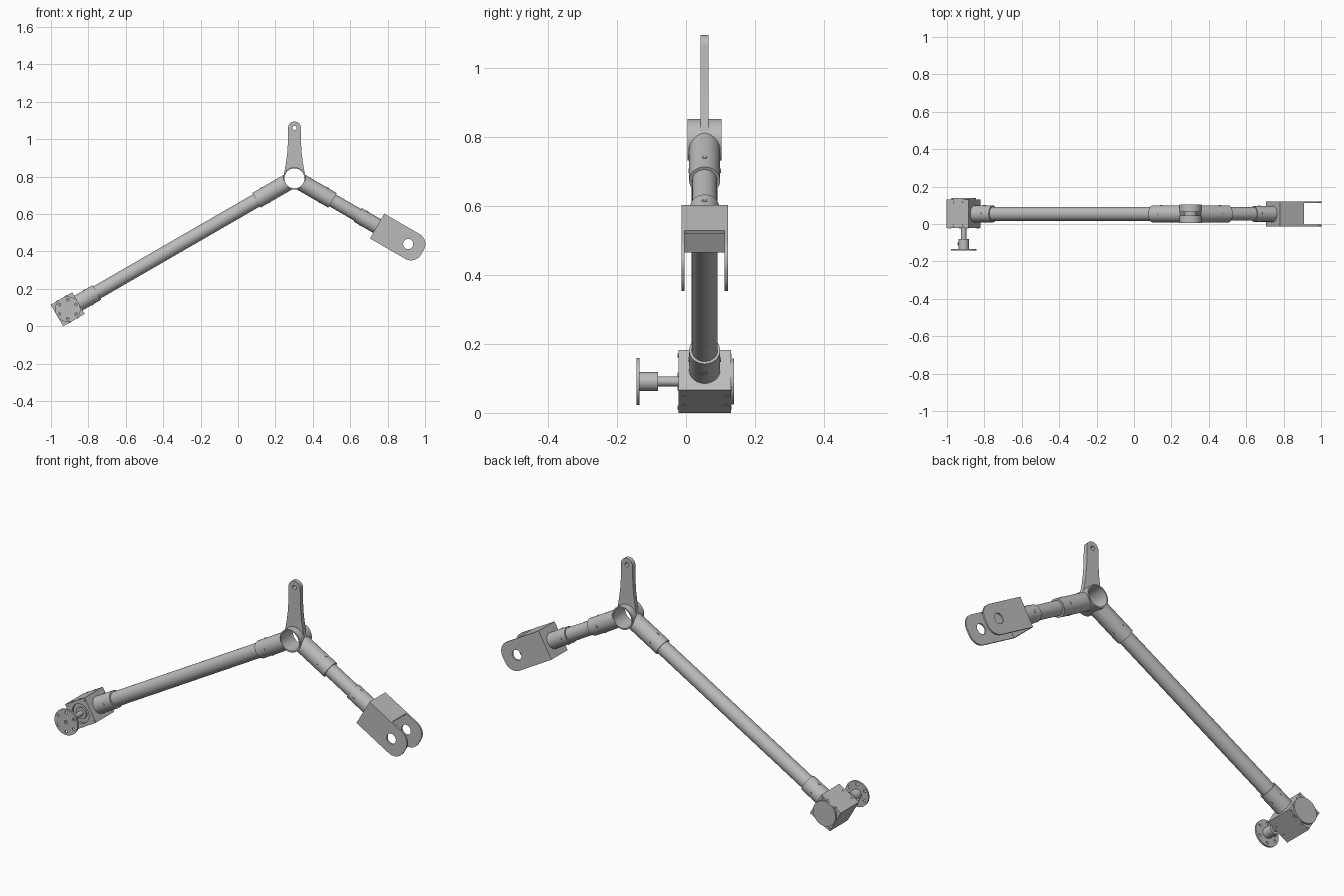
import bpy, bmesh, math
from mathutils import Matrix, Vector

old = bpy.data.objects.get("Cube")
if old:
    bpy.data.objects.remove(old, do_unlink=True)

steel = bpy.data.materials.new("grey steel")
steel.use_nodes = True
COLOUR = (0.5, 0.5, 0.5, 1)
steel.diffuse_color = COLOUR
steel.node_tree.nodes["Principled BSDF"].inputs["Base Color"].default_value = COLOUR

# Frames: each arm runs along its own local x, 30 degrees below level
HUB = Matrix.Translation((0.302, 0.054, 0.791))
RIGHT = HUB @ Matrix.Rotation(math.radians(30), 4, "Y")
LEFT = HUB @ Matrix.Rotation(math.pi, 4, "Z") @ Matrix.Rotation(math.radians(30), 4, "Y")
BLOCK = LEFT @ Matrix.Translation((1.4, 0, 0))


def finish(bm, name, frame):
    bmesh.ops.recalc_face_normals(bm, faces=bm.faces)
    mesh = bpy.data.meshes.new(name)
    bm.to_mesh(mesh)
    bm.free()
    mesh.transform(frame)
    mesh.materials.append(steel)
    obj = bpy.data.objects.new(name, mesh)
    bpy.context.collection.objects.link(obj)
    return obj


def rod(name, frame, start, end, radius, sides=40):
    """Cylinder between two local points."""
    a, b = Vector(start), Vector(end)
    turn = (b - a).to_track_quat("Z", "Y").to_matrix().to_4x4()
    bm = bmesh.new()
    bmesh.ops.create_cone(bm, cap_ends=True, segments=sides, radius1=radius, radius2=radius,
                          depth=(b - a).length, matrix=Matrix.Translation((a + b) / 2) @ turn)
    return finish(bm, name, frame)


def box(name, frame, low, high):
    low, high = Vector(low), Vector(high)
    bm = bmesh.new()
    bmesh.ops.create_cube(bm, size=1, matrix=Matrix.Translation((low + high) / 2)
                          @ Matrix.Diagonal((*(high - low), 1)))
    return finish(bm, name, frame)


def plate(name, frame, outline, y0, y1):
    """Flat plate: an x-z outline given thickness along y."""
    bm = bmesh.new()
    face = bm.faces.new([bm.verts.new((x, y0, z)) for x, z in outline])
    out = bmesh.ops.extrude_face_region(bm, geom=[face])["geom"]
    bmesh.ops.translate(bm, vec=(0, y1 - y0, 0),
                        verts=[v for v in out if isinstance(v, bmesh.types.BMVert)])
    return finish(bm, name, frame)


def arc(cx, cz, radius, start, end, steps=10):
    angles = [math.radians(start + (end - start) * i / steps) for i in range(steps + 1)]
    return [(cx + radius * math.cos(t), cz + radius * math.sin(t)) for t in angles]


def cut(obj, cutters):
    for cutter in cutters:
        mod = obj.modifiers.new("cut", "BOOLEAN")
        mod.operation, mod.solver, mod.object = "DIFFERENCE", "EXACT", cutter
    graph = bpy.context.evaluated_depsgraph_get()
    graph.update()
    mesh = bpy.data.meshes.new_from_object(obj.evaluated_get(graph))
    obj.modifiers.clear()
    obj.data = mesh


def drop(cutters):
    for cutter in cutters:
        bpy.data.objects.remove(cutter, do_unlink=True)


def bolts_round(name, frame, x, radius):
    """Four small screw heads around a sleeve."""
    for i in range(4):
        d = Vector((0, math.cos(i * math.pi / 2), math.sin(i * math.pi / 2)))
        p = Vector((x, 0, 0))
        rod(f"{name}_{i + 1}", frame, p + d * (radius - 0.01), p + d * (radius + 0.002), 0.007, 12)


# Central hub ring with two arm sleeves and an upright lug
bore = rod("bore_cutter", HUB, (0, -0.2, 0), (0, 0.2, 0), 0.053, 64)
hub = rod("hub_ring", HUB, (0, -0.049, 0), (0, 0.049, 0), 0.06, 64)
hub_parts = [hub]
for side, frame in (("left", RIGHT), ("right", LEFT)):
    hub_parts.append(rod(f"{side}_hub_sleeve", frame, (0.02, 0, 0), (0.235, 0, 0), 0.045))
    bolts_round(f"{side}_hub_sleeve_screw", frame, 0.18, 0.045)

flare = [(0.056, 0.02), (0.051, 0.05), (0.045, 0.085), (0.039, 0.13), (0.035, 0.19)]
outline = flare + arc(0, 0.27, 0.034, 0, 180, 20) + [(-x, z) for x, z in reversed(flare)]
lug = plate("upright_lug", HUB, outline, -0.0115, 0.0115)
lug_hole = rod("lug_hole_cutter", HUB, (0, -0.1, 0.27), (0, 0.1, 0.27), 0.011, 24)
cut(lug, [lug_hole, bore])
for part in hub_parts:
    cut(part, [bore])
drop([lug_hole, bore])

# Long arm with its lower sleeve
rod("long_tube", LEFT, (0.2, 0, 0), (1.26, 0, 0), 0.0375)
rod("lower_sleeve", LEFT, (1.22, 0, 0), (1.35, 0, 0), 0.045)
bolts_round("lower_sleeve_screw", LEFT, 1.272, 0.045)

# Gear block: local +y faces the front
A, W = 0.0665, 0.076
block = box("gear_block", BLOCK, (-A, -W, -A), (A, W, A))
recess = rod("recess_cutter", BLOCK, (0, W - 0.012, 0), (0, W + 0.05, 0), 0.05)
cut(block, [recess])
drop([recess])
rod("back_cover", BLOCK, (0, -W - 0.009, 0), (0, -W + 0.01, 0), 0.0665, 48)
rod("bearing_ring", BLOCK, (0, W - 0.02, 0), (0, W - 0.004, 0), 0.03)
n = 0
for s in (-1, 1):
    for t in (-1, 1):
        n += 1
        for u, where in ((-1, "bottom"), (1, "top")):
            rod(f"{where}_bolt_{n}", BLOCK, (s * 0.027, t * 0.062, u * (A - 0.01)),
                (s * 0.027, t * 0.062, u * (A + 0.002)), 0.007, 12)
        for u, where in ((-1, "back"), (1, "front")):
            rod(f"{where}_bolt_{n}", BLOCK, (s * 0.055, u * (W - 0.01), t * 0.055),
                (s * 0.055, u * (W + 0.002), t * 0.055), 0.006, 12)

# Drive shaft, collar and drilled flange
rod("drive_shaft", BLOCK, (0, 0.05, 0), (0, 0.14, 0), 0.014, 24)
rod("flange_collar", BLOCK, (0, 0.135, 0), (0, 0.19, 0), 0.027)
rod("collar_screw", BLOCK, (0.02, 0.16, 0), (0.034, 0.16, 0), 0.009, 12)
flange = rod("drive_flange", BLOCK, (0, 0.188, 0), (0, 0.197, 0), 0.068, 48)
holes = [rod("flange_hole_cutter", BLOCK, (x, 0.18, z), (x, 0.21, z), 0.007, 16)
         for x, z in arc(0, 0, 0.051, 0, 300, 5)]
holes.append(rod("centre_hole_cutter", BLOCK, (0, 0.18, 0), (0, 0.21, 0), 0.009, 16))
cut(flange, holes)
drop(holes)

# Short arm with the fork sleeve
rod("short_tube", RIGHT, (0.2, 0, 0), (0.45, 0, 0), 0.036)
rod("fork_sleeve", RIGHT, (0.39, 0, 0), (0.515, 0, 0), 0.042)
bolts_round("fork_sleeve_screw", RIGHT, 0.425, 0.042)

# Fork: end wall, top wall and two drilled cheeks, open underneath
H, Y, T, END, R = 0.0765, 0.067, 0.009, 0.79, 0.062
box("fork_end_wall", RIGHT, (0.51, -Y + T, -H), (0.52, Y - T, H))
box("fork_top_wall", RIGHT, (0.51, -Y + T, H - 0.01), (0.658, Y - T, H))
cheek = [(0.51, H), (0.51, -H)] + arc(END - R, -H + R, R, -90, 0) + arc(END - R, H - R, R, 0, 90)
pin_hole = rod("pin_hole_cutter", RIGHT, (0.702, -0.2, 0), (0.702, 0.2, 0), 0.027, 32)
for name, y0, y1 in (("front_cheek", -Y, -Y + T), ("back_cheek", Y - T, Y)):
    cut(plate(name, RIGHT, cheek, y0, y1), [pin_hole])
drop([pin_hole])

# Smooth the round parts, keep hard edges
bpy.ops.object.select_all(action="DESELECT")
for obj in bpy.context.collection.objects:
    if obj.type == "MESH" and obj.data.materials and obj.data.materials[0] == steel:
        obj.select_set(True)
        bpy.context.view_layer.objects.active = obj
bpy.ops.object.shade_smooth_by_angle(angle=math.radians(30))
